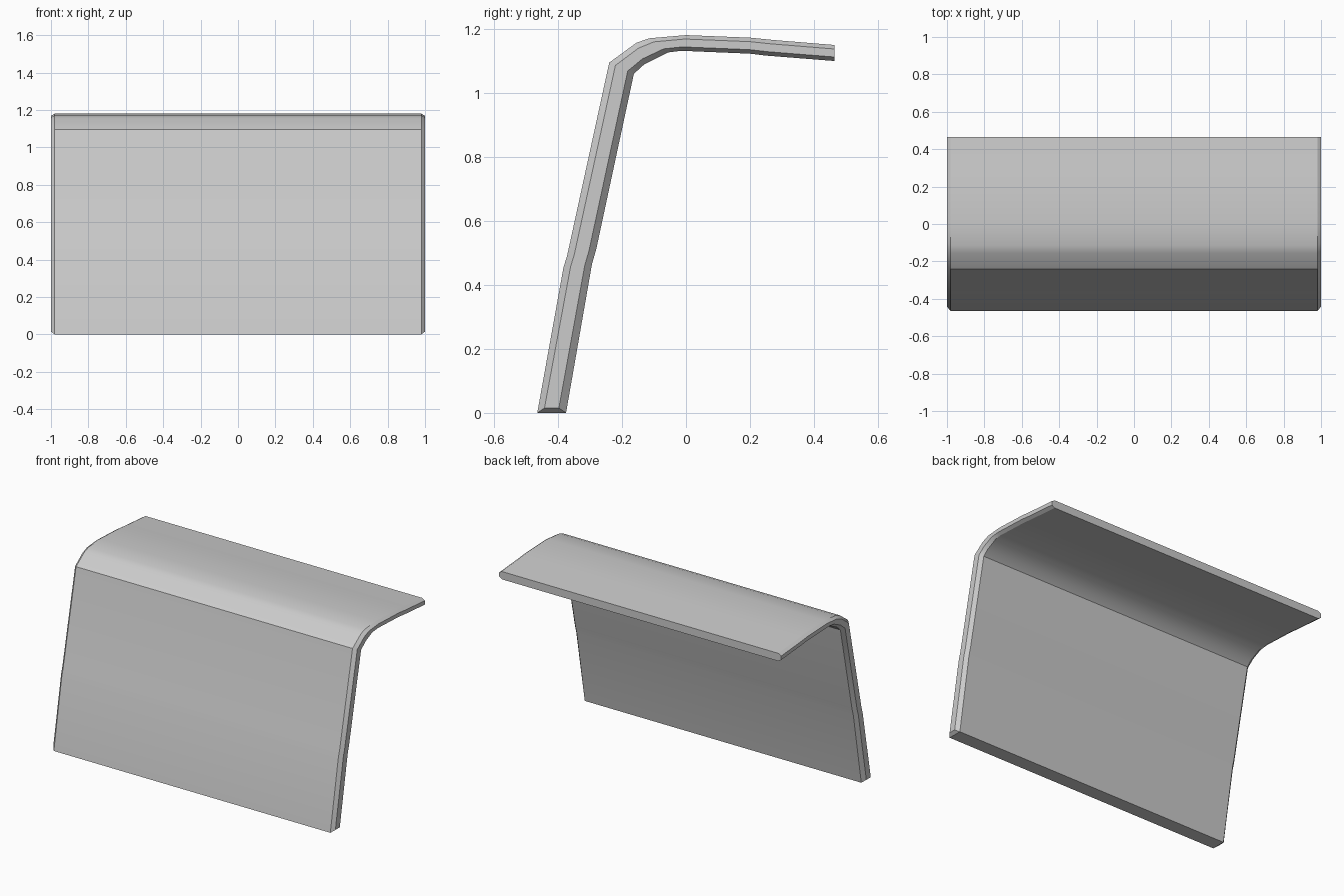
import bpy, bmesh, math
from mathutils import Vector

if "Cube" in bpy.data.objects:
    bpy.data.objects.remove(bpy.data.objects["Cube"])

# Bent panel: paired outer / inner points (y, z) from the foot up to the shelf tip
STATIONS = [
    ((-0.465, 0.0), (-0.375, 0.0)),
    ((-0.383, 0.455), (-0.294, 0.465)),
    ((-0.372, 0.49), (-0.281, 0.51)),
    ((-0.24, 1.095), (-0.163, 1.06)),
    ((-0.155, 1.157), (-0.13, 1.09)),
    ((-0.115, 1.171), (-0.055, 1.127)),
    ((0.0, 1.181), (-0.015, 1.132)),
    ((0.2, 1.173), (0.2, 1.123)),
    ((0.27, 1.166), (0.25, 1.117)),
    ((0.465, 1.15), (0.465, 1.10)),
]
HALF, EDGE, INSET = 1.0, 0.98, 0.25


def section(bm, outer, inner, lift):
    """Eight-sided cross-section with bevelled side edges."""
    o, i = Vector(outer), Vector(inner)
    a, b = o.lerp(i, INSET), o.lerp(i, 1 - INSET)
    ring = [(-EDGE, o, 0), (EDGE, o, 0), (HALF, a, lift), (HALF, b, lift),
            (EDGE, i, 0), (-EDGE, i, 0), (-HALF, b, lift), (-HALF, a, lift)]
    return [bm.verts.new((x, p.x, p.y + dz)) for x, p, dz in ring]


bm = bmesh.new()
rings = [section(bm, o, i, 0.015 if k == 0 else 0)
         for k, (o, i) in enumerate(STATIONS)]
for r, s in zip(rings, rings[1:]):
    for k in range(8):
        n = (k + 1) % 8
        bm.faces.new((r[k], r[n], s[n], s[k]))

# Shelf tip, and foot with its chamfered ends
bm.faces.new(rings[-1])
f = rings[0]
for idx in ((0, 1, 4, 5), (1, 2, 3, 4), (5, 6, 7, 0)):
    bm.faces.new([f[k] for k in idx])
bmesh.ops.recalc_face_normals(bm, faces=bm.faces[:])

mesh = bpy.data.meshes.new("bent_panel")
bm.to_mesh(mesh)
bm.free()
panel = bpy.data.objects.new("bent_panel", mesh)
bpy.context.collection.objects.link(panel)
bpy.context.view_layer.objects.active = panel
panel.select_set(True)
bpy.ops.object.shade_smooth_by_angle(angle=math.radians(30))
